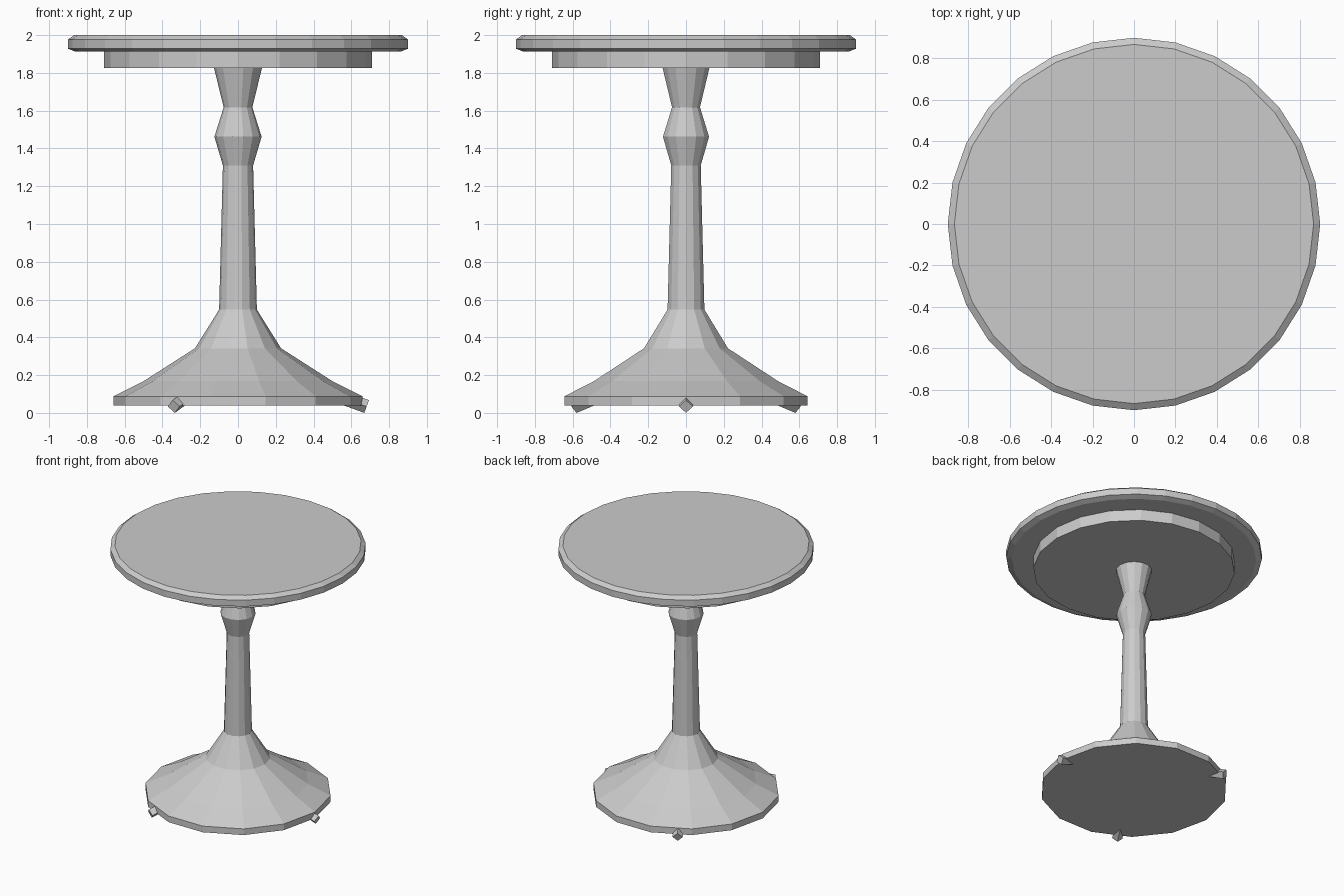
import bpy
import bmesh
import math
from mathutils import Vector

if "Cube" in bpy.data.objects:
    bpy.data.objects.remove(bpy.data.objects["Cube"])

grey = bpy.data.materials.new("plain grey")
grey.diffuse_color = (0.6, 0.6, 0.6, 1.0)
grey.use_nodes = True
grey.node_tree.nodes["Principled BSDF"].inputs["Base Color"].default_value = grey.diffuse_color


def finish(name, bm):
    bmesh.ops.recalc_face_normals(bm, faces=bm.faces[:])
    mesh = bpy.data.meshes.new(name)
    bm.to_mesh(mesh)
    bm.free()
    mesh.materials.append(grey)
    obj = bpy.data.objects.new(name, mesh)
    bpy.context.collection.objects.link(obj)
    return obj


def turned(name, profile, sides):
    """Flat-faceted turned solid from (radius, height) points, bottom to top."""
    bm = bmesh.new()
    rings = []
    for r, z in profile:
        angles = [2 * math.pi * i / sides for i in range(sides)]
        rings.append([bm.verts.new((r * math.cos(a), r * math.sin(a), z)) for a in angles])
    for low, high in zip(rings, rings[1:]):
        for i in range(sides):
            j = (i + 1) % sides
            bm.faces.new((low[i], low[j], high[j], high[i]))
    bm.faces.new(rings[0][::-1])
    bm.faces.new(rings[-1])
    return finish(name, bm)


def foot(name, angle):
    """Square peg set on its edge, pointing outward and slightly down."""
    out = Vector((math.cos(angle), math.sin(angle), 0))
    side = Vector((-math.sin(angle), math.cos(angle), 0))
    tilt = math.radians(20)
    axis = out * math.cos(tilt) - Vector((0, 0, math.sin(tilt)))
    up = axis.cross(side)
    half = 0.036
    bm = bmesh.new()
    tip = out * 0.681 + Vector((0, 0, 0.0345))
    tip.z = half * math.cos(tilt) + 0.002
    ends = []
    for c in (tip - axis * 0.14, tip):
        ends.append([bm.verts.new(c + d * half) for d in (side, up, -side, -up)])
    for i in range(4):
        j = (i + 1) % 4
        bm.faces.new((ends[0][i], ends[0][j], ends[1][j], ends[1][i]))
    bm.faces.new(ends[0])
    bm.faces.new(ends[1])
    return finish(name, bm)


# Round top with bevelled rim
turned("table_top", [(0.86, 1.912), (0.90, 1.928), (0.90, 1.977), (0.868, 2.0)], 28)

# Support disc under the top
turned("support_disc", [(0.71, 1.825), (0.71, 1.915)], 20)

# Turned column flaring into the base
turned("pedestal", [
    (0.66, 0.04), (0.66, 0.088), (0.50, 0.168), (0.228, 0.342),
    (0.10, 0.547), (0.08, 1.31), (0.125, 1.462), (0.076, 1.618), (0.128, 1.83),
], 14)

# Three pegs as feet
for n in range(3):
    foot(f"foot_{n + 1}", 2 * math.pi * n / 3)

# Settle the feet exactly on the ground
for obj in bpy.data.objects:
    if obj.name.startswith("foot"):
        low = min(v.co.z for v in obj.data.vertices)
        for v in obj.data.vertices:
            v.co.z -= low
